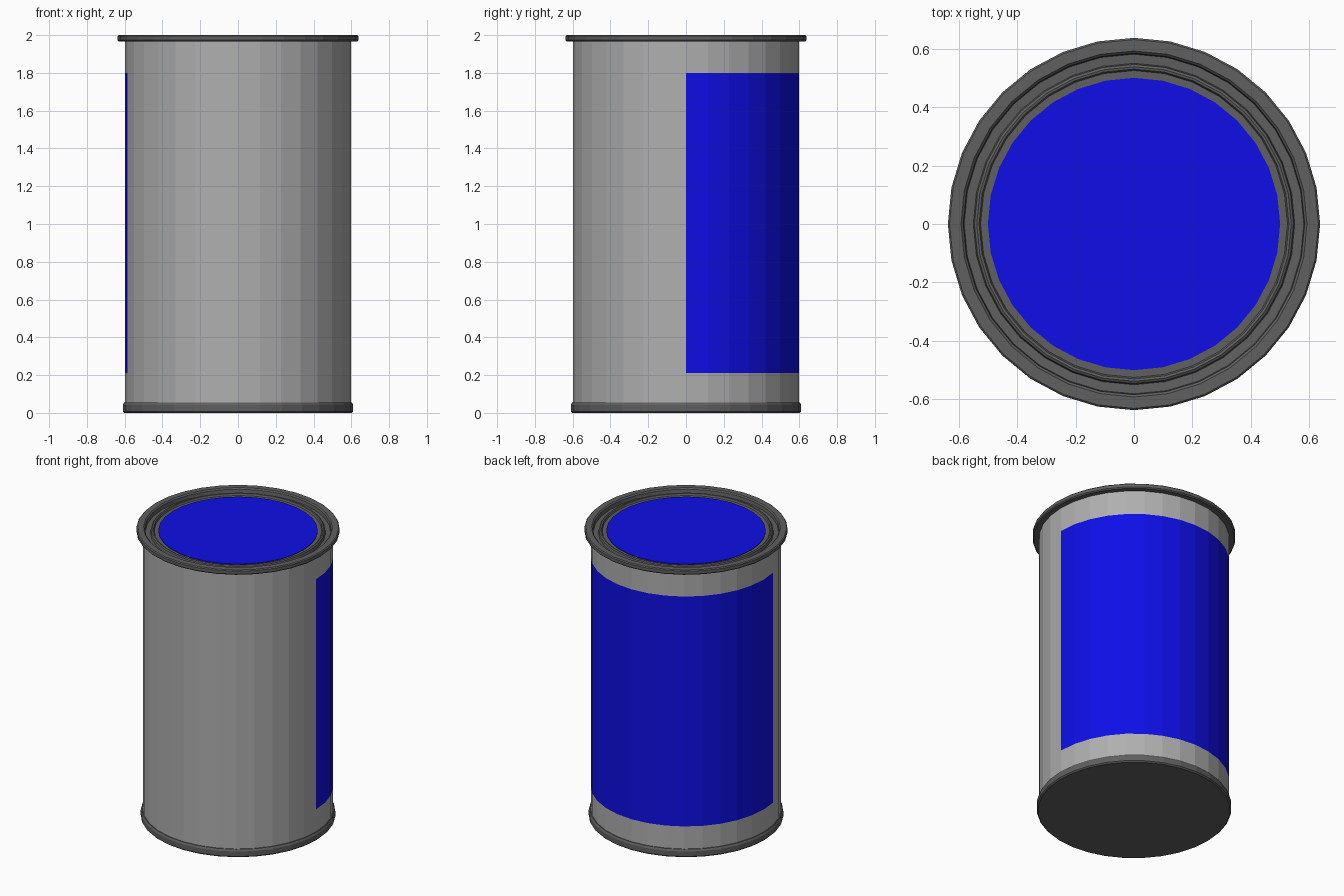
import bpy, bmesh, math

if "Cube" in bpy.data.objects:
    bpy.data.objects.remove(bpy.data.objects["Cube"])

SIDES = 32


def material(name, rgb):
    m = bpy.data.materials.new(name)
    m.diffuse_color = (*rgb, 1.0)
    m.use_nodes = True
    m.node_tree.nodes["Principled BSDF"].inputs["Base Color"].default_value = m.diffuse_color
    return m


GREY = material("light grey metal", (0.43, 0.43, 0.43))
DARK = material("dark grey metal", (0.115, 0.115, 0.115))
BLUE = material("blue paint", (0.0045, 0.0045, 0.8))


def lathe(name, profile, mats, closed=False, rule=None):
    """Spin (radius, z) points round z; radius 0 makes a fan to the axis."""
    bm = bmesh.new()
    rings = []
    for r, z in profile:
        if r == 0:
            rings.append([bm.verts.new((0, 0, z))] * SIDES)
        else:
            rings.append([bm.verts.new((r * math.cos(2 * math.pi * i / SIDES),
                                        r * math.sin(2 * math.pi * i / SIDES), z))
                          for i in range(SIDES)])
    pairs = list(zip(rings, rings[1:]))
    if closed:
        pairs.append((rings[-1], rings[0]))
    for band, (a, b) in enumerate(pairs):
        for i in range(SIDES):
            j = (i + 1) % SIDES
            corners = list(dict.fromkeys((a[i], a[j], b[j], b[i])))
            face = bm.faces.new(corners)
            if rule:
                face.material_index = rule(band, i)
    bmesh.ops.recalc_face_normals(bm, faces=bm.faces)
    me = bpy.data.meshes.new(name)
    bm.to_mesh(me)
    bm.free()
    for m in mats:
        me.materials.append(m)
    ob = bpy.data.objects.new(name, me)
    bpy.context.collection.objects.link(ob)
    return ob


# Body wall, with the blue label on 17 facets round the back
lathe("can_body", [(0.597, 0.03), (0.597, 0.21), (0.597, 1.8), (0.597, 1.985)],
      [GREY, BLUE], rule=lambda band, i: int(band == 1 and i < 17))

# Bottom seam and base disc
lathe("bottom_rim", [(0, 0), (0.602, 0), (0.61, 0.008), (0.61, 0.042),
                     (0.603, 0.055), (0.595, 0.055)], [DARK])

# Top rim: outer lip, groove and inner ledge that holds the lid
lathe("top_rim", [(0.595, 1.966), (0.63, 1.966), (0.637, 1.973), (0.637, 1.994),
                  (0.631, 2.0), (0.592, 2.0), (0.584, 1.992), (0.581, 1.968),
                  (0.55, 1.966), (0.546, 1.985), (0.538, 1.99), (0.53, 1.988),
                  (0.525, 1.976), (0.49, 1.976), (0.49, 1.95), (0.595, 1.95)],
      [DARK], closed=True)

# Blue lid panel
lathe("lid", [(0.5, 1.972), (0.5, 1.98), (0, 1.98)], [BLUE])
